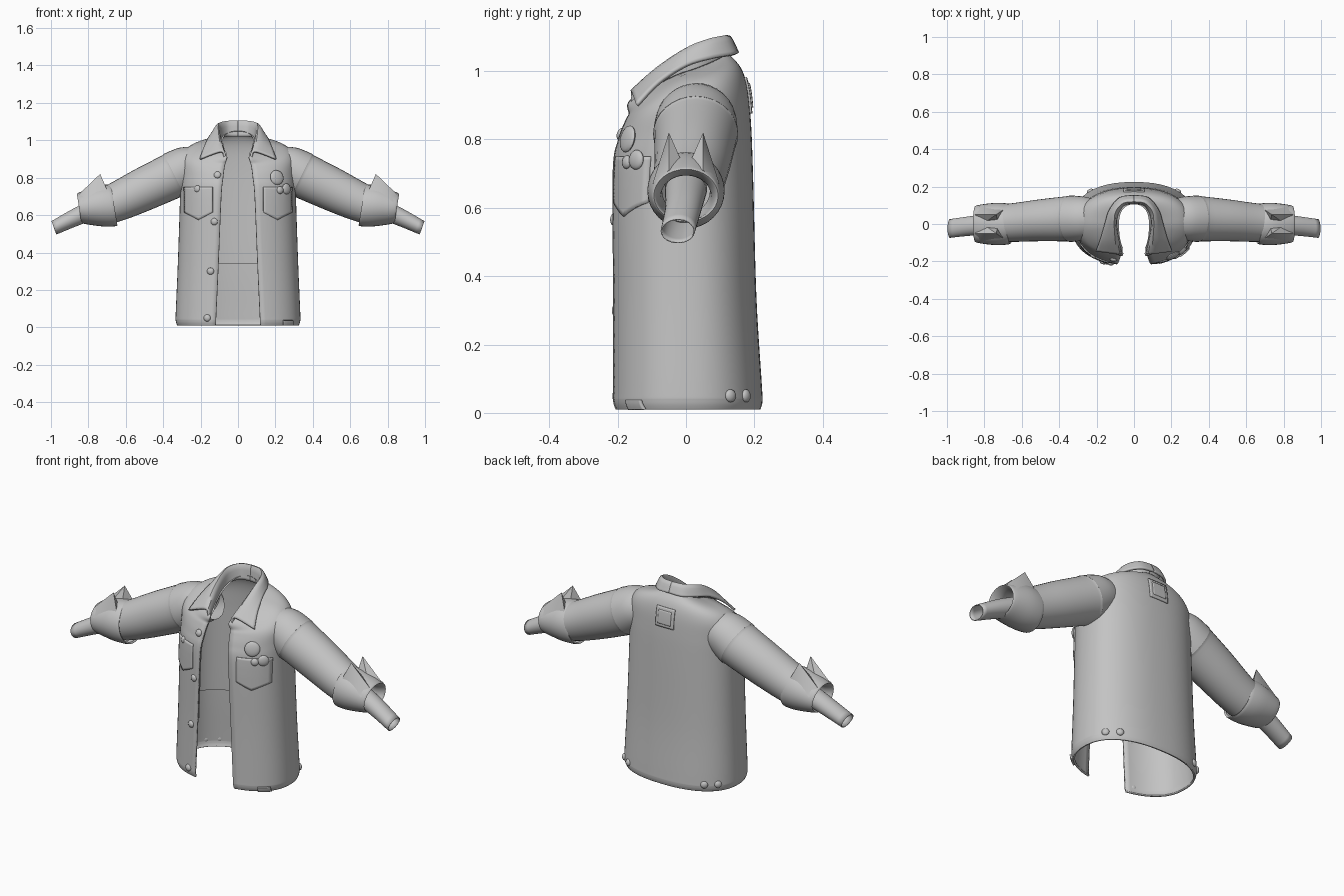
import bpy, bmesh, math
from mathutils import Vector
from mathutils.bvhtree import BVHTree

if "Cube" in bpy.data.objects:
    bpy.data.objects.remove(bpy.data.objects["Cube"])

cloth = bpy.data.materials.new("plain_grey")
cloth.diffuse_color = (0.55, 0.55, 0.55, 1)
cloth.use_nodes = True
cloth.node_tree.nodes["Principled BSDF"].inputs["Base Color"].default_value = cloth.diffuse_color


def make(name, verts, faces, mirror=False, thick=0.0, offset=-1.0):
    me = bpy.data.meshes.new(name)
    me.from_pydata([tuple(v) for v in verts], [], faces)
    me.materials.append(cloth)
    ob = bpy.data.objects.new(name, me)
    bpy.context.collection.objects.link(ob)
    if thick:
        m = ob.modifiers.new("thickness", 'SOLIDIFY')
        m.thickness, m.offset = thick, offset
    if mirror:
        m = ob.modifiers.new("mirror", 'MIRROR')
        m.use_clip = True
        m.merge_threshold = 0.0005
    return ob


def grid_faces(rows, cols, closed=False):
    n = cols if closed else cols - 1
    return [(i * cols + j, i * cols + (j + 1) % cols,
             (i + 1) * cols + (j + 1) % cols, (i + 1) * cols + j)
            for i in range(rows - 1) for j in range(n)]


def smooth_path(pts, sub):
    """Curve through tuples of any length."""
    out = []
    for k in range(len(pts) - 1):
        p0, p1 = pts[max(k - 1, 0)], pts[k]
        p2, p3 = pts[k + 1], pts[min(k + 2, len(pts) - 1)]
        for s in range(sub):
            t = s / sub
            out.append(tuple(0.5 * (2 * b + (c - a) * t + (2 * a - 5 * b + 4 * c - d) * t * t
                                    + (3 * b - a - 3 * c + d) * t ** 3)
                             for a, b, c, d in zip(p0, p1, p2, p3)))
    out.append(tuple(pts[-1]))
    return out


# Torso levels: half width, front y, back y, front z, side z, back z, half opening
LEVELS = [(.325, -.215, .218, .01, .01, .01, .12),
          (.333, -.222, .224, .035, .035, .035, .119),
          (.333, -.222, .222, .08, .08, .08, .117),
          (.322, -.22, .206, .34, .34, .34, .105),
          (.31, -.22, .196, .70, .70, .70, .09),
          (.308, -.202, .19, .80, .82, .85, .08),
          (.30, -.18, .18, .855, .92, .95, .073),
          (.24, -.172, .16, .875, .975, 1.01, .068),
          (.10, -.19, .125, .90, 1.0, 1.05, .06)]
POW, COLS = 0.85, 65


def torso_ring(lv, inset=0.0):
    w, yf, yb, zf, zs, zb, gap = lv
    w, yf, yb = w - inset, yf + inset, yb - inset
    a0 = math.asin(min(1, (gap / w)) ** (1 / POW))
    ring = []
    for j in range(COLS):
        a = a0 + (2 * math.pi - 2 * a0) * j / (COLS - 1)
        s, c = math.sin(a), math.cos(a)
        x = math.copysign(abs(s) ** POW, s) * w
        y = (yf if c > 0 else yb) * abs(c) ** POW
        z = zs + ((zf if c > 0 else zb) - zs) * abs(c)
        ring.append((x, y, z))
    return ring


# Jacket body, open at the front
levels = smooth_path(LEVELS, 6)
verts = [p for lv in levels for p in torso_ring(lv)]
faces = grid_faces(len(levels), COLS)
make("jacket_body", verts, faces, thick=0.01)
tree = BVHTree.FromPolygons(verts, faces)

# Lining ends part way down the inside
upper = [lv for lv in levels if lv[3] > 0.335]
make("lining", [p for lv in upper for p in torso_ring(lv, 0.02)], grid_faces(len(upper), COLS))


def tube(name, rings, sub=4, cols=32, thick=0.0):
    """rings: centre x, y, z, radius along y, radius upward, slope of axis in degrees"""
    vs, rr = [], smooth_path(rings, sub)
    for x, y, z, ry, rz, tilt in rr:
        t = math.radians(tilt)
        up = Vector((math.sin(t), 0, math.cos(t)))
        for j in range(cols):
            a = 2 * math.pi * j / cols
            vs.append(Vector((x, y, z)) + Vector((0, 1, 0)) * ry * math.cos(a) + up * rz * math.sin(a))
    return make(name, vs, grid_faces(len(rr), cols, True), True, thick)


# Sleeves, turned-back cuffs and narrow inner sleeves
tube("sleeve", [(.18, .03, .885, .09, .09, 27), (.26, .03, .86, .115, .113, 27),
                (.335, .028, .818, .124, .125, 27), (.355, .028, .808, .121, .122, 27),
                (.50, .02, .74, .112, .116, 26), (.62, .01, .683, .105, .107, 25),
                (.70, .005, .65, .10, .10, 22)])
tube("cuff", [(.668, 0, .652, .098, .10, 10), (.667, 0, .652, .108, .112, 9),
              (.74, 0, .648, .113, .11, 9), (.838, 0, .637, .10, .084, 9),
              (.842, 0, .635, .088, .074, 9), (.79, 0, .63, .075, .066, 12),
              (.72, 0, .65, .07, .07, 18)])
tube("inner_sleeve", [(.70, 0, .655, .062, .058, 20), (.85, -.008, .597, .053, .048, 20),
                      (.984, -.024, .532, .05, .038, 20)], thick=0.004)

# Two pointed flaps with a notch between them on each cuff
for label, s in (("front", -1), ("back", 1)):
    bm = bmesh.new()
    for p in [(.737, .05, .82), (.80, .006, .72), (.852, .05, .71), (.83, .098, .67),
              (.70, .075, .735), (.73, .02, .75)]:
        bm.verts.new((p[0], s * p[1], p[2]))
    bmesh.ops.convex_hull(bm, input=bm.verts[:])
    ob = make("cuff_flap_" + label, [], [], True)
    bm.to_mesh(ob.data)
    bm.free()

# Folded collar: stand, fold line and outer edge, from centre back to front
stand = [(0, .112, 1.02), (.055, .10, 1.02), (.09, .05, 1.01), (.095, -.01, .98),
         (.083, -.09, .935), (.07, -.16, .90)]
fold = [(0, .122, 1.10), (.06, .112, 1.098), (.10, .065, 1.088), (.108, 0, 1.062),
        (.102, -.085, 1.005), (.088, -.158, .94)]
edge = [(0, .15, 1.052), (.075, .138, 1.047), (.128, .075, 1.037), (.153, 0, 1.015),
        (.178, -.08, .965), (.203, -.143, .90)]
paths = [smooth_path(p, 5) for p in (stand, fold, edge)]
cross = [smooth_path(c, 5) for c in zip(*paths)]
make("collar", [p for c in cross for p in c], grid_faces(len(cross), len(cross[0])),
     True, 0.012, 0.0)


def on_body(x, z, side):
    """Point and outward normal on the front (-1) or back (1)."""
    hit, nor, _, _ = tree.ray_cast(Vector((x, side, z)), Vector((0, -side, 0)))
    if hit is None:
        hit, nor, _, _ = tree.find_nearest(Vector((x, side * .2, z)))
    return hit, nor


def plate(name, x0, x1, bottom, top, side=-1, lift=0.006, mirror=False, n=12):
    vs = []
    for i in range(n + 1):
        for j in range(n + 1):
            u = j / n if side < 0 else 1 - j / n
            x = x0 + (x1 - x0) * u
            lo = bottom(u)
            p, nor = on_body(x, lo + (top - lo) * i / n, side)
            vs.append(p + nor * lift)
    return make(name, vs, grid_faces(n + 1, n + 1), mirror, lift + 0.003)


def stud(name, p, nor, r, depth, mirror=False):
    bm = bmesh.new()
    bmesh.ops.create_uvsphere(bm, u_segments=20, v_segments=10, radius=1)
    q = nor.to_track_quat('Z', 'Y')
    for v in bm.verts:
        v.co = p + q @ Vector((v.co.x * r, v.co.y * r, v.co.z * depth))
    ob = make(name, [], [], mirror)
    bm.to_mesh(ob.data)
    bm.free()


# Chest pockets with pointed bottoms, back patch and hem tab
plate("chest_pocket", .135, .285, lambda u: .575 + .08 * abs(u - .5), .75, mirror=True)
plate("back_patch", -.055, .055, lambda u: .875, .98, side=1, lift=0.006)
plate("back_patch_centre", -.038, .038, lambda u: .892, .963, side=1, lift=0.01)
plate("hem_tab", .24, .29, lambda u: .012, .038, lift=0.009)

# Front buttons, pocket button and round badges
for k, (x, z) in enumerate([(-.11, .815), (-.127, .565), (-.147, .30), (-.165, .05), (-.217, .74)]):
    stud("button_%d" % (k + 1), *on_body(x, z, -1), .019, .012)
for k, (x, z, r) in enumerate([(.205, .80, .04), (.222, .733, .02), (.255, .74, .029)]):
    p, nor = on_body(x, z, -1)
    stud("badge_%d" % (k + 1), p + nor * .006, nor, r, .012)

# Paired hem buttons on each rear side
for k, y in enumerate((.13, .175)):
    p, nor, _, _ = tree.ray_cast(Vector((1, y, .05)), Vector((-1, 0, 0)))
    stud("hem_button_%d" % (k + 1), p, nor, .019, .012, True)

# Smooth shading with crisp edges
for ob in bpy.data.objects:
    ob.select_set(True)
    bpy.context.view_layer.objects.active = ob
bpy.ops.object.shade_smooth_by_angle(angle=math.radians(40))
